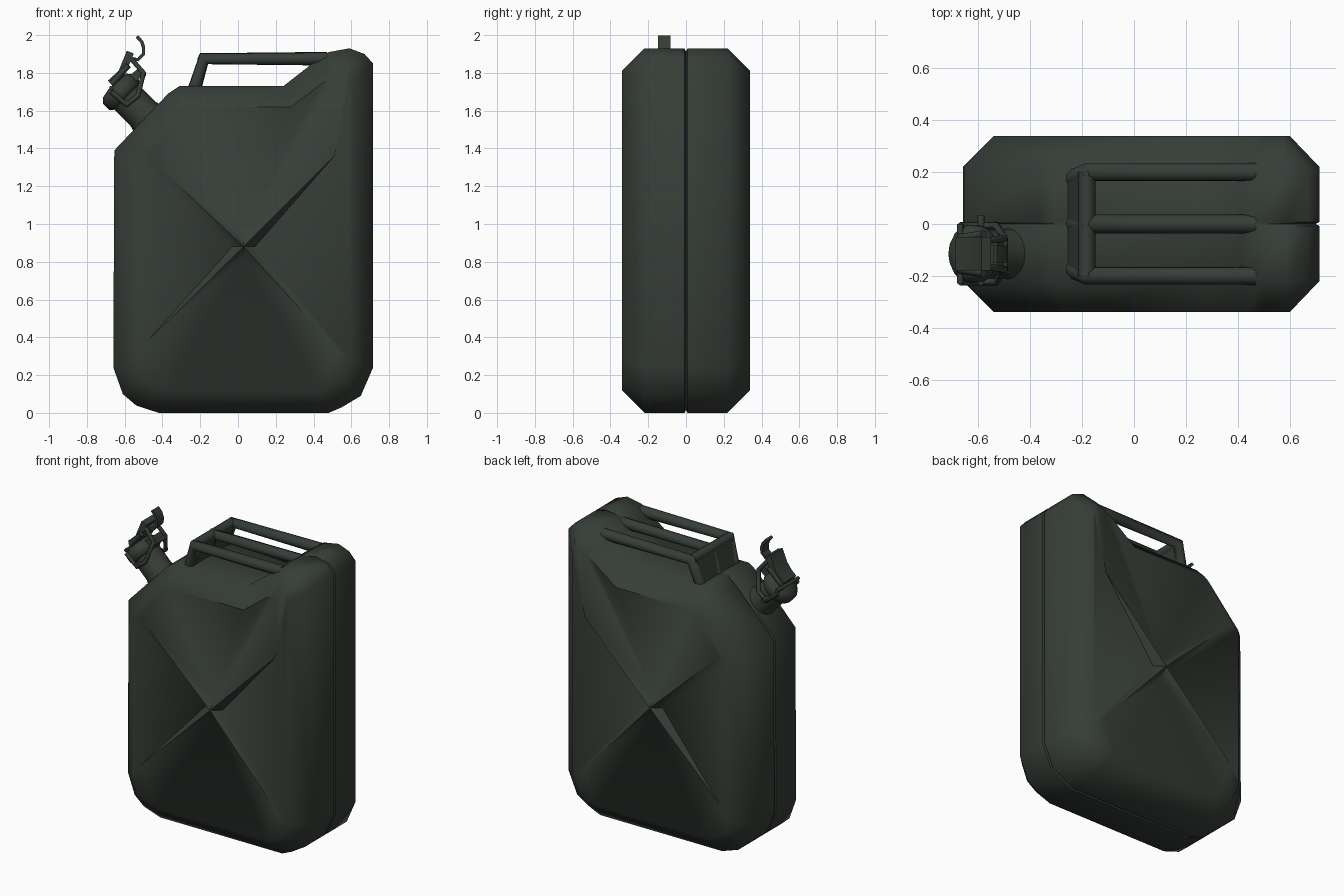
import bpy, bmesh, math
from mathutils import Vector

if "Cube" in bpy.data.objects:
    bpy.data.objects.remove(bpy.data.objects["Cube"])

green = bpy.data.materials.new("dark_olive_green")
green.diffuse_color = (0.037, 0.047, 0.038, 1)
green.use_nodes = True
green.node_tree.nodes["Principled BSDF"].inputs["Base Color"].default_value = green.diffuse_color


def finish(name, bm, angle=50):
    bmesh.ops.recalc_face_normals(bm, faces=bm.faces)
    me = bpy.data.meshes.new(name)
    bm.to_mesh(me)
    bm.free()
    ob = bpy.data.objects.new(name, me)
    bpy.context.collection.objects.link(ob)
    me.materials.append(green)
    bpy.ops.object.select_all(action='DESELECT')
    ob.select_set(True)
    bpy.context.view_layer.objects.active = ob
    bpy.ops.object.shade_smooth_by_angle(angle=math.radians(angle))
    return ob


def tube(name, pts, r, cyclic=False):
    cu = bpy.data.curves.new(name, 'CURVE')
    cu.dimensions = '3D'
    cu.bevel_depth = r
    cu.bevel_resolution = 2
    cu.use_fill_caps = True
    sp = cu.splines.new('POLY')
    sp.points.add(len(pts) - 1)
    for p, c in zip(sp.points, pts):
        p.co = (*c, 1)
    sp.use_cyclic_u = cyclic
    sp.use_smooth = True
    ob = bpy.data.objects.new(name, cu)
    bpy.context.collection.objects.link(ob)
    cu.materials.append(green)
    return ob


def revolve(name, profile, origin, axis, n=16):
    """profile: (radius, distance along axis)"""
    bm = bmesh.new()
    q = Vector(axis).to_track_quat('Z', 'Y')
    rings = []
    for r, h in profile:
        rings.append([bm.verts.new(Vector(origin) + q @ Vector(
            (r * math.cos(2 * math.pi * i / n), r * math.sin(2 * math.pi * i / n), h)))
            for i in range(n)])
    for a, b in zip(rings, rings[1:]):
        for i in range(n):
            bm.faces.new((a[i], a[(i + 1) % n], b[(i + 1) % n], b[i]))
    bm.faces.new(rings[0])
    bm.faces.new(rings[-1])
    return finish(name, bm)


def strap(name, path, width, thick, yc):
    """Flat strip following an (x, z) path."""
    bm = bmesh.new()
    rows = []
    for i, (x, z) in enumerate(path):
        a, b = path[max(i - 1, 0)], path[min(i + 1, len(path) - 1)]
        t = Vector((b[0] - a[0], 0, b[1] - a[1])).normalized()
        n = Vector((-t.z, 0, t.x)) * thick / 2
        c = Vector((x, yc, z))
        w = Vector((0, width / 2, 0))
        rows.append([bm.verts.new(c + o) for o in (n + w, n - w, -n - w, -n + w)])
    for a, b in zip(rows, rows[1:]):
        for i in range(4):
            bm.faces.new((a[i], a[(i + 1) % 4], b[(i + 1) % 4], b[i]))
    bm.faces.new(rows[0])
    bm.faces.new(rows[-1])
    return finish(name, bm, 40)


# can body: outer outline x,z / chamfered panel outline x,z / inner ring label / has seam
outline = [
    (-.655, 1.39, -.54, 1.34, 0, 1), (-.37, 1.69, -.30, 1.60, 0, 1), (-.31, 1.73, -.27, 1.62, 0, 0),
    (.24, 1.73, .28, 1.62, 1, 0), (.42, 1.87, .44, 1.74, 1, 0), (.48, 1.91, .52, 1.79, 2, 0),
    (.59, 1.93, .57, 1.81, 2, 1), (.67, 1.90, .59, 1.79, 2, 1), (.715, 1.85, .60, 1.75, 2, 1),
    (.715, .24, .60, .28, 4, 1), (.65, .09, .56, .18, 4, 1), (.55, .03, .49, .13, 4, 1),
    (.48, 0, .44, .12, 4, 1), (-.42, 0, -.38, .12, 6, 1), (-.54, .04, -.47, .15, 6, 1),
    (-.61, .10, -.52, .20, 6, 1), (-.66, .24, -.54, .28, 6, 1)]
# pressed cross: corners (even) and deep points (odd) around the centre
CX, CZ, HALF, DEEP, OFF = .03, .88, .34, .05, .06
ring = [(-.48, 1.36, 0), (CX, CZ + OFF, DEEP), (.51, 1.36, 0), (CX + OFF, CZ, DEEP),
        (.52, .34, 0), (CX, CZ - OFF, DEEP), (-.48, .38, 0), (CX - OFF, CZ, DEEP)]

bm = bmesh.new()
N = len(outline)
loops = []
for y, kind in ((-HALF, 'in'), (-.22, 'out'), (-.008, 'out'), (0, 'seam'),
                (.008, 'out'), (.22, 'out'), (HALF, 'in')):
    row = []
    for x, z, xi, zi, _, s in outline:
        if kind == 'in':
            x, z = xi, zi
        elif kind == 'seam' and s:
            x, z = (x - math.copysign(.016, x) if abs(x) > .5 else x,
                    z - math.copysign(.016, z - .9) if z > 1.5 or z < .15 else z)
        row.append(bm.verts.new((x, y, z)))
    loops.append(row)
for a, b in zip(loops, loops[1:]):
    for i in range(N):
        j = (i + 1) % N
        bm.faces.new((a[i], a[j], b[j], b[i]))
for row, s in ((loops[0], -1), (loops[-1], 1)):
    inner = [bm.verts.new((x, s * (HALF - d), z)) for x, z, d in ring]
    mid = bm.verts.new((CX, s * HALF, CZ))
    for i in range(8):
        bm.faces.new((inner[i], inner[(i + 1) % 8], mid))
    for i in range(N):
        j = (i + 1) % N
        p, q, kp, kq = row[i], row[j], outline[i][4], outline[j][4]
        if kp == kq:
            bm.faces.new((p, q, inner[kp]))
            continue
        k = kp if kp % 2 else kp + 1
        bm.faces.new((p, q, inner[k]))
        if kp != k:
            bm.faces.new((p, inner[k], inner[kp]))
        if kq != k:
            bm.faces.new((q, inner[kq], inner[k]))
finish("can_body", bm, 50)

# three carrying handles joined by a sloping end plate
for name, y in (("handle_front", -.2), ("handle_middle", 0), ("handle_back", .2)):
    tube(name, [(-.235, y * .87, 1.70), (-.18, y, 1.875), (.47, y, 1.875)], .036)
strap("handle_end_plate", [(-.235, 1.70), (-.182, 1.875)], .36, .055, 0)
tube("handle_cross_bar", [(-.182, -.2, 1.872), (-.182, .2, 1.872)], .034)

# pouring neck and cap, tilted 45 degrees
SY = -.115
AX = Vector((-1, 0, 1)).normalized()
base = Vector((-.44, SY, 1.52))
revolve("spout_neck", [(.105, -.03), (.1, .06), (.092, .09), (.092, .24)], base, AX)
revolve("spout_cap", [(.095, .215), (.112, .23), (.112, .275), (.09, .30), (.04, .31)], base, AX)

# locking lever with hooked thumb tab
strap("lever_plate", [(-.675, 1.745), (-.615, 1.80), (-.57, 1.91)], .13, .04, SY)
strap("lever_tab", [(-.59, 1.88), (-.53, 1.87), (-.50, 1.90), (-.50, 1.935), (-.51, 1.965),
                    (-.535, 1.993)], .066, .018, SY)
strap("lever_bracket", [(-.64, 1.73), (-.57, 1.76), (-.51, 1.81)], .10, .045, SY)
for name, s in (("front", -1), ("back", 1)):
    y = SY + s * .108
    tube("clamp_arm_" + name, [(-.67, y, 1.70), (-.59, y, 1.63), (-.53, y, 1.68),
                               (-.50, SY + s * .06, 1.80), (-.57, SY + s * .05, 1.88)], .014)
    tube("lever_link_" + name, [(-.67, SY + s * .06, 1.74), (-.58, SY + s * .075, 1.84)], .016)
tube("clamp_pin", [(-.59, SY - .12, 1.645), (-.59, SY + .15, 1.645)], .014)
tube("lever_pin", [(-.67, SY - .115, 1.72), (-.67, SY + .115, 1.72)], .012)
tube("clamp_cross_wire", [(-.50, SY - .06, 1.79), (-.50, SY + .06, 1.79)], .014)
